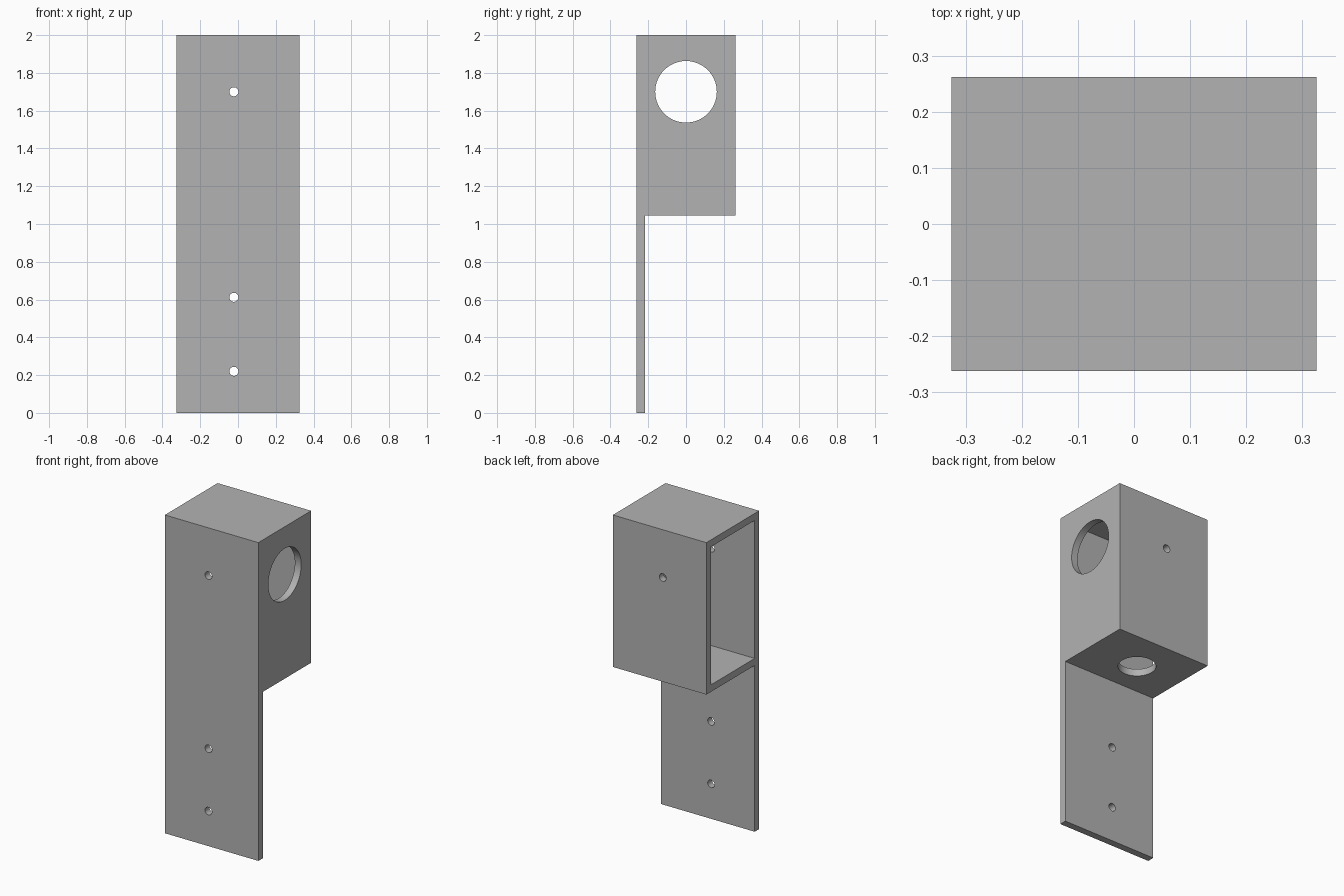
import bpy
import bmesh
from math import pi
from mathutils import Matrix

if "Cube" in bpy.data.objects:
    bpy.data.objects.remove(bpy.data.objects["Cube"], do_unlink=True)

HALF_X, HALF_Y, TOP = 0.325, 0.262, 2.0
WALL = 0.044
BOX_Z = 1.045                # underside of the housing
HOLE_X = -WALL / 2           # middle of the cavity
EYE_Z = 1.7

grey = bpy.data.materials.new("plain grey")
grey.use_nodes = True
colour = (0.45, 0.45, 0.45, 1)
grey.diffuse_color = colour
grey.node_tree.nodes["Principled BSDF"].inputs["Base Color"].default_value = colour


def add_object(name, bm):
    bmesh.ops.recalc_face_normals(bm, faces=bm.faces)
    mesh = bpy.data.meshes.new(name)
    bm.to_mesh(mesh)
    bm.free()
    mesh.materials.append(grey)
    obj = bpy.data.objects.new(name, mesh)
    bpy.context.collection.objects.link(obj)
    return obj


def box(name, low, high):
    bm = bmesh.new()
    bmesh.ops.create_cube(bm, size=1)
    for v in bm.verts:
        v.co = [h if c > 0 else l for c, l, h in zip(v.co, low, high)]
    return add_object(name, bm)


def drill(name, centre, radius, depth, axis, sides):
    turn = {"X": Matrix.Rotation(pi / 2, 4, "Y"),
            "Y": Matrix.Rotation(pi / 2, 4, "X"),
            "Z": Matrix.Identity(4)}[axis]
    bm = bmesh.new()
    bmesh.ops.create_cone(bm, cap_ends=True, segments=sides, radius1=radius,
                          radius2=radius, depth=depth,
                          matrix=Matrix.Translation(centre) @ turn)
    return add_object(name, bm)


# Bracket body: side profile of housing and hanging plate, extruded across
profile = [(-HALF_Y, 0), (WALL - HALF_Y, 0), (WALL - HALF_Y, BOX_Z),
           (HALF_Y, BOX_Z), (HALF_Y, TOP), (-HALF_Y, TOP)]
bm = bmesh.new()
face = bm.faces.new([bm.verts.new((-HALF_X, y, z)) for y, z in profile])
ext = bmesh.ops.extrude_face_region(bm, geom=[face])
moved = [g for g in ext["geom"] if isinstance(g, bmesh.types.BMVert)]
bmesh.ops.translate(bm, vec=(2 * HALF_X, 0, 0), verts=moved)
body = add_object("bracket_housing", bm)

# Cavity open on one side
cutters = [box("cavity_cutter", (-HALF_X - 0.1, WALL - HALF_Y, BOX_Z + WALL),
               (HALF_X - WALL, HALF_Y - WALL, TOP - WALL))]

# Large side opening and cable hole in the floor
cutters.append(drill("side_opening_cutter", (HALF_X, 0, EYE_Z), 0.163, 0.3, "X", 64))
cutters.append(drill("floor_hole_cutter", (HOLE_X, 0, BOX_Z), 0.108, 0.3, "Z", 64))

# Screw holes running front to back
for z in (0.22, 0.612, EYE_Z):
    cutters.append(drill("screw_hole_cutter", (HOLE_X, 0, z), 0.024, 1, "Y", 32))

for cutter in cutters:
    cutter.hide_render = True
    mod = body.modifiers.new(cutter.name, "BOOLEAN")
    mod.operation = "DIFFERENCE"
    mod.solver = "EXACT"
    mod.object = cutter

# Bake the cuts and discard the cutters
bpy.context.view_layer.update()
cut_mesh = bpy.data.meshes.new_from_object(
    body.evaluated_get(bpy.context.evaluated_depsgraph_get()))
body.modifiers.clear()
body.data = cut_mesh
cut_mesh.materials.clear()
cut_mesh.materials.append(grey)
for cutter in cutters:
    bpy.data.objects.remove(cutter, do_unlink=True)

# Smooth hole walls, crisp edges
bpy.ops.object.select_all(action="DESELECT")
body.select_set(True)
bpy.context.view_layer.objects.active = body
bpy.ops.object.shade_smooth_by_angle(angle=pi / 6)
